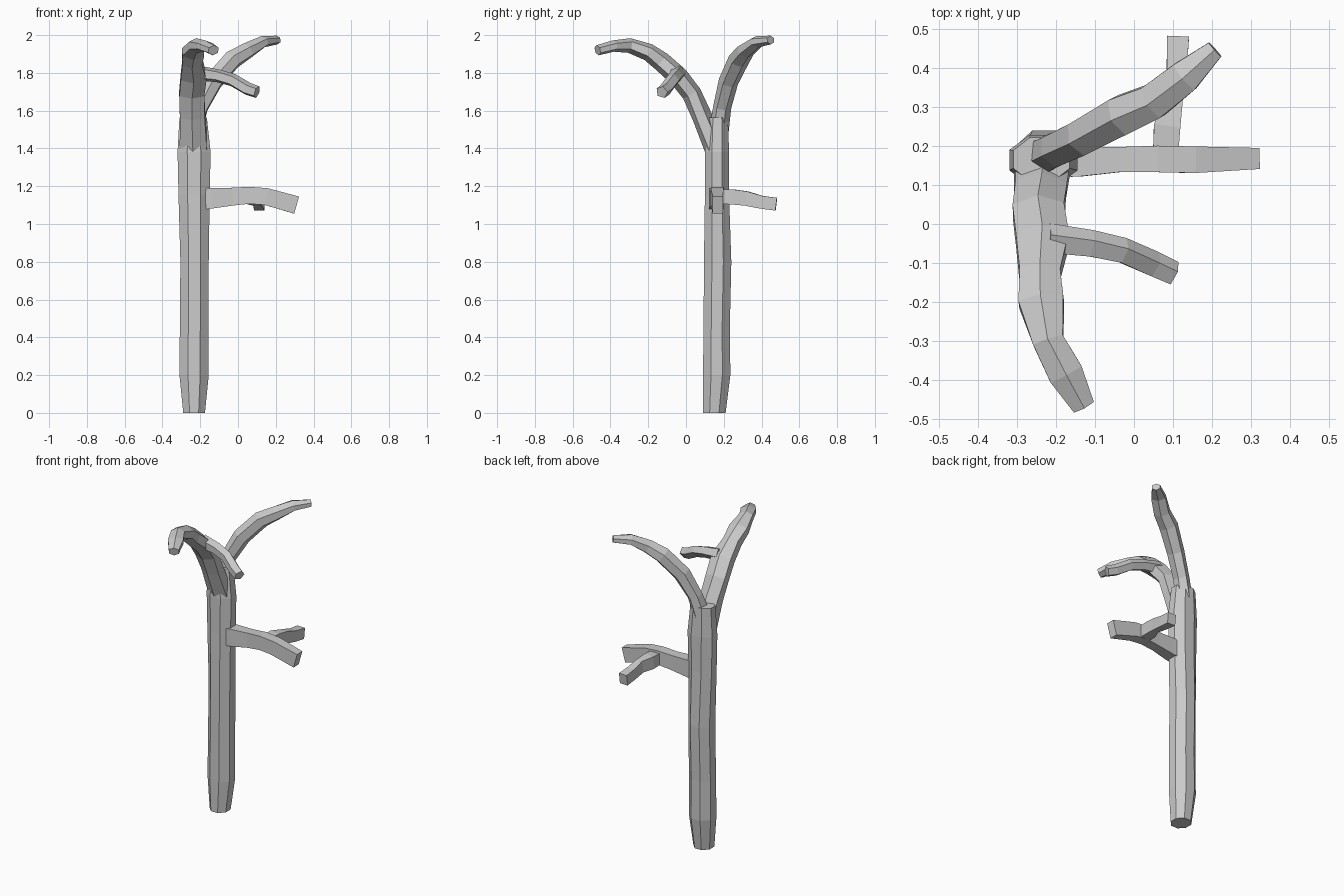
import bpy, bmesh, math
from mathutils import Vector


def limb(name, sides, rings, ref=(0, 0, 1)):
    """Faceted tube through rings of (x, y, z, half_width, half_thickness)."""
    ref = Vector(ref)
    pts = [Vector(r[:3]) for r in rings]
    bm = bmesh.new()
    loops = []
    grow = 1 / math.cos(math.pi / sides) if sides % 2 == 0 else 1.05
    for i, r in enumerate(rings):
        t = (pts[min(i + 1, len(pts) - 1)] - pts[max(i - 1, 0)]).normalized()
        u = t.cross(ref).normalized()
        v = u.cross(t)
        loop = []
        for k in range(sides):
            a = 2 * math.pi * (k + 0.5) / sides
            off = u * (math.cos(a) * r[3] * grow) + v * (math.sin(a) * r[4] * grow)
            loop.append(bm.verts.new(pts[i] + off))
        loops.append(loop)
    for a, b in zip(loops, loops[1:]):
        for k in range(sides):
            n = (k + 1) % sides
            bm.faces.new((a[k], a[n], b[n], b[k]))
    bm.faces.new(loops[0][::-1])
    bm.faces.new(loops[-1])
    bmesh.ops.recalc_face_normals(bm, faces=bm.faces)
    mesh = bpy.data.meshes.new(name)
    bm.to_mesh(mesh)
    bm.free()
    bpy.context.collection.objects.link(bpy.data.objects.new(name, mesh))


# Trunk: levels of (z, x min, x max, y min, y max)
levels = [(0, -.29, -.175, .09, .21), (.2, -.31, -.155, .09, .235),
          (.45, -.308, -.155, .093, .232), (.8, -.305, -.155, .095, .24),
          (1.15, -.315, -.15, .10, .228), (1.38, -.32, -.145, .10, .228),
          (1.565, -.31, -.165, .11, .222)]
bm_rings = [((x0 + x1) / 2, (y0 + y1) / 2, z, (x1 - x0) / 2, (y1 - y0) / 2)
            for z, x0, x1, y0, y1 in levels]


# Keep the trunk rings level so the base sits flat on the ground
def trunk():
    bm = bmesh.new()
    loops = []
    grow = 1 / math.cos(math.pi / 8)
    for x, y, z, w, d in bm_rings:
        loops.append([bm.verts.new((x + math.cos(a) * w * grow,
                                    y + math.sin(a) * d * grow, z))
                      for a in [math.pi * (k + 0.5) / 4 for k in range(8)]])
    for a, b in zip(loops, loops[1:]):
        for k in range(8):
            n = (k + 1) % 8
            bm.faces.new((a[k], a[n], b[n], b[k]))
    bm.faces.new(loops[0][::-1])
    bm.faces.new(loops[-1])
    mesh = bpy.data.meshes.new("trunk")
    bm.to_mesh(mesh)
    bm.free()
    bpy.context.collection.objects.link(bpy.data.objects.new("trunk", mesh))


trunk()

# Large limb arching forward from the fork
limb("front_limb", 6, [
    (-.235, .155, 1.40, .072, .05), (-.24, .085, 1.57, .066, .046),
    (-.245, .03, 1.69, .066, .045), (-.235, -.04, 1.78, .068, .046),
    (-.242, -.13, 1.86, .052, .045), (-.238, -.20, 1.91, .058, .04),
    (-.22, -.30, 1.945, .04, .034), (-.175, -.385, 1.942, .045, .026),
    (-.13, -.468, 1.92, .029, .024)])

# Limb rising to the back right from the fork
limb("back_limb", 6, [
    (-.235, .175, 1.50, .045, .045), (-.20, .192, 1.62, .042, .04),
    (-.13, .225, 1.755, .045, .046), (-.03, .28, 1.87, .05, .045),
    (.05, .315, 1.918, .045, .038), (.13, .378, 1.965, .042, .027),
    (.208, .448, 1.974, .024, .02)])

# Twig on the front limb
limb("upper_twig", 5, [
    (-.22, -.04, 1.80, .04, .04), (-.11, -.053, 1.785, .036, .034),
    (-.03, -.07, 1.762, .034, .034), (.05, -.105, 1.715, .034, .034),
    (.10, -.128, 1.698, .032, .032)])

# Square side branch and its twig
limb("side_branch", 4, [
    (-.20, .16, 1.13, .04, .055), (-.14, .16, 1.137, .038, .055),
    (-.03, .166, 1.145, .032, .047), (.06, .167, 1.152, .034, .045),
    (.15, .165, 1.145, .034, .045), (.31, .168, 1.10, .027, .047)])
limb("side_twig", 4, [
    (.08, .16, 1.145, .032, .035), (.085, .25, 1.143, .034, .04),
    (.103, .32, 1.135, .022, .038), (.11, .40, 1.115, .026, .034),
    (.113, .478, 1.105, .028, .034)])
